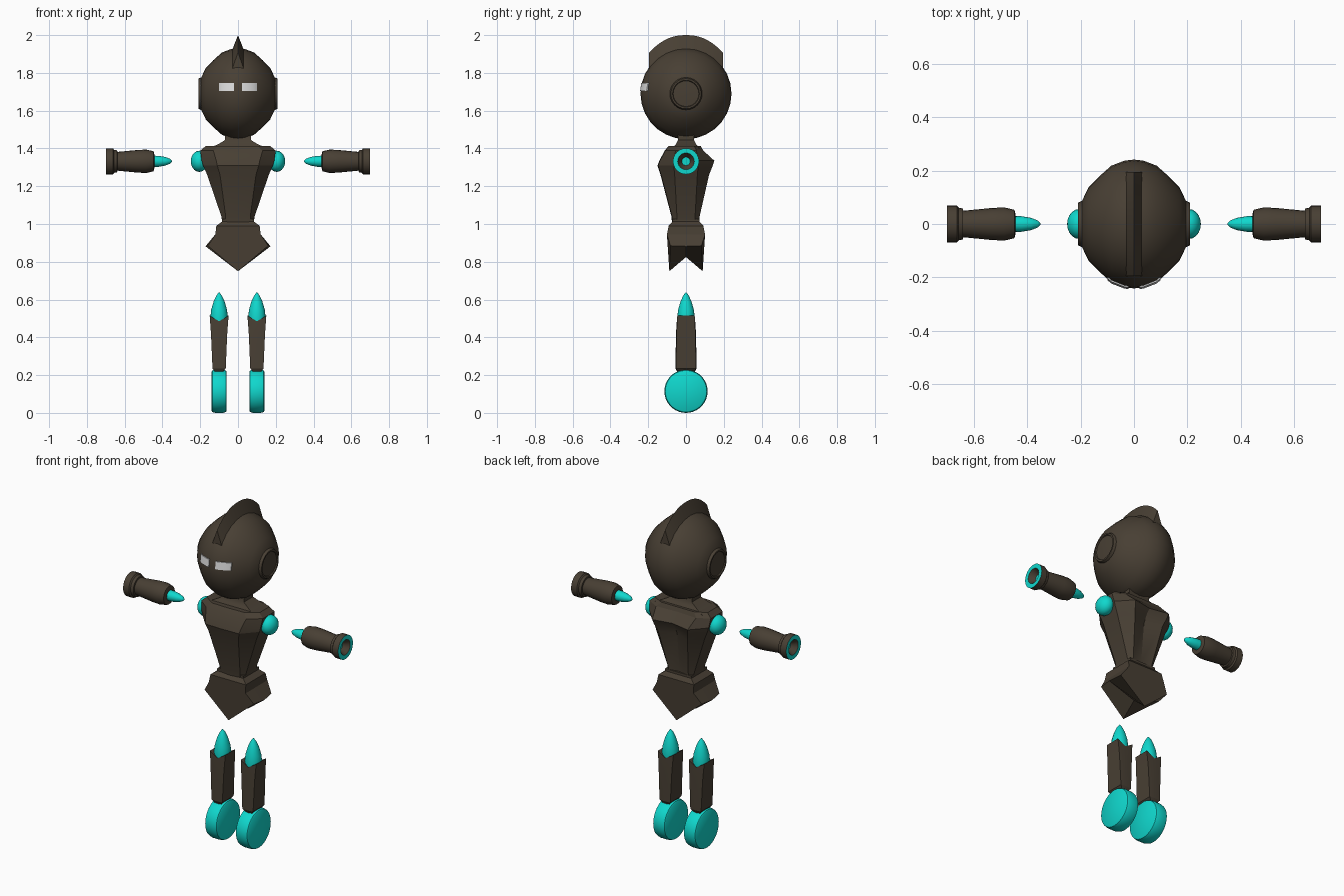
import bpy, math
from mathutils import Vector

if "Cube" in bpy.data.objects:
    bpy.data.objects.remove(bpy.data.objects["Cube"])


def material(name, rgb):
    m = bpy.data.materials.new(name)
    m.diffuse_color = (*rgb, 1)
    m.use_nodes = True
    m.node_tree.nodes["Principled BSDF"].inputs["Base Color"].default_value = m.diffuse_color
    return m


BROWN = material("dark_brown", (0.065, 0.050, 0.034))
TEAL = material("teal", (0.005, 0.68, 0.61))
WHITE = material("eye_white", (0.72, 0.72, 0.72))


def loft(name, rings, mat, angle=30):
    """Skin closed rings of points and cap both ends."""
    n = len(rings[0])
    verts = [p for r in rings for p in r]
    faces = [(i * n + j, i * n + (j + 1) % n, (i + 1) * n + (j + 1) % n, (i + 1) * n + j)
             for i in range(len(rings) - 1) for j in range(n)]
    faces += [tuple(range(n))[::-1], tuple(range(len(verts) - n, len(verts)))]
    # make the skin face outward: compare signed volume
    vol = 0
    for f in faces:
        a = Vector(verts[f[0]])
        for k in range(1, len(f) - 1):
            vol += a.dot(Vector(verts[f[k]]).cross(Vector(verts[f[k + 1]])))
    if vol < 0:
        faces = [f[::-1] for f in faces]
    me = bpy.data.meshes.new(name)
    me.from_pydata(verts, [], faces)
    me.materials.append(mat)
    for p in me.polygons:
        p.use_smooth = True
    me.set_sharp_from_angle(angle=math.radians(angle))
    ob = bpy.data.objects.new(name, me)
    bpy.context.collection.objects.link(ob)
    return ob


def lathe(name, profile, axis, centre, mat, segs=20, side=1, angle=30):
    """Turn (position, radius) pairs around the x or z axis."""
    cx, cy, cz = centre
    rings = []
    for t, r in profile:
        ring = []
        for k in range(segs):
            a = 2 * math.pi * k / segs
            u, v = r * math.cos(a), r * math.sin(a)
            ring.append((cx + side * t, cy + v, cz + u) if axis == "x" else (cx + v, cy + u, cz + t))
        rings.append(ring)
    return loft(name, rings, mat, angle)


# Head: faceted ball turned around the x axis
HEAD_Z = 1.69
half = [(0.035, 0.237), (0.085, 0.218), (0.13, 0.178), (0.17, 0.137), (0.20, 0.075)]
head_profile = [(-x, r) for x, r in reversed(half)] + [(0, 0.241)] + half
lathe("head", head_profile, "x", (0, 0, HEAD_Z), BROWN, 28, angle=35)


def head_radius(x):
    pts = [(0, 0.241)] + half
    for (x0, r0), (x1, r1) in zip(pts, pts[1:]):
        if x0 <= x <= x1:
            return r0 + (r1 - r0) * (x - x0) / (x1 - x0)


# Crest: triangular fin following the head from front to back
crest = []
for k in range(15):
    y = -0.195 + 0.39 * k / 14
    ridge = 2.0 - 0.092 * (abs(y) / 0.195) ** 2.3
    base = HEAD_Z + math.sqrt(0.24 ** 2 - y * y) - 0.012
    crest.append([(0, y, ridge), (0.032, y, base), (-0.032, y, base)])
loft("crest", crest, BROWN)

for side, label in ((1, "right"), (-1, "left")):
    # Eye: thin plate bent over the head
    eye = []
    for x in (0.021, 0.035, 0.06, 0.085, 0.10):
        r, ring = head_radius(x), []
        for z, off in ((1.703, 0.005), (1.746, 0.005), (1.746, -0.004), (1.703, -0.004)):
            ring.append((side * x, -math.sqrt(r * r - (z - HEAD_Z) ** 2) - off, z))
        eye.append(ring)
    loft("eye_" + label, eye, WHITE)

    # Ear: round pad with a raised rim
    lathe("ear_" + label, [(0.15, 0.086), (0.196, 0.086), (0.209, 0.080), (0.209, 0.071),
                           (0.203, 0.068), (0.206, 0.02)], "x", (0, 0, HEAD_Z), BROWN, 24, side)

    # Shoulder ball
    ball = [(-0.045 * math.cos(math.pi * k / 10), max(0.002, 0.056 * math.sin(math.pi * k / 10)))
            for k in range(11)]
    lathe("shoulder_" + label, ball, "x", (side * 0.205, 0, 1.332), TEAL, 20, side, 50)

    # Floating arm: pointed peg, forearm and flared cuff
    arm_c = (0, 0, 1.332)
    lathe("arm_peg_" + label, [(0.35, 0.003), (0.36, 0.013), (0.385, 0.023), (0.42, 0.029),
                               (0.47, 0.03)], "x", arm_c, TEAL, 16, side, 50)
    lathe("forearm_" + label, [(0.443, 0.036), (0.447, 0.053), (0.485, 0.062), (0.53, 0.060),
                               (0.645, 0.049)], "x", arm_c, BROWN, 20, side)
    cuff = lathe("cuff_" + label, [(0.638, 0.045), (0.640, 0.058), (0.656, 0.061), (0.662, 0.069),
                                   (0.699, 0.069), (0.699, 0.044), (0.665, 0.022)],
                 "x", arm_c, BROWN, 24, side)
    cuff.data.materials.append(TEAL)
    for p in cuff.data.polygons:   # end rim and bore floor are teal
        if p.normal.x * side > 0.95:
            p.material_index = 1

    # Floating leg: bullet tip, notched shin and wheel
    cx = side * 0.10
    lathe("leg_tip_" + label, [(0.46, 0.044), (0.50, 0.047), (0.545, 0.042), (0.59, 0.029),
                               (0.62, 0.015), (0.637, 0.003)], "z", (cx, 0, 0), TEAL, 20, angle=50)
    shin = []
    for z, w, d, notch in ((0.19, 0.022, 0.04, 0), (0.222, 0.024, 0.046, 0), (0.235, 0.035, 0.053, 0),
                           (0.42, 0.043, 0.050, 0), (0.515, 0.050, 0.046, 0.030)):
        shin.append([(cx + sx * w, sy * d * (1.06 if sx == 0 else 1), z - (notch if sx == 0 else 0))
                     for sx, sy in ((-1, -1), (0, -1), (1, -1), (1, 0), (1, 1), (0, 1), (-1, 1), (-1, 0))])
    loft("shin_" + label, shin, BROWN, 10)
    lathe("wheel_" + label, [(-0.040, 0.104), (-0.036, 0.110), (-0.02, 0.1145), (0.02, 0.1145),
                             (0.036, 0.110), (0.040, 0.104)],
          "x", (cx, 0, 0.1145), TEAL, 36, angle=40)

# Torso: tapered chest with side bevels and a grooved back
# each level: z, front half width, front y, side half width, side y, back y, back groove
levels = [(0.99, 0.065, 0.070, 0.080, 0.050, 0.068, 0.004),
          (1.04, 0.065, 0.074, 0.088, 0.048, 0.072, 0.012),
          (1.26, 0.095, 0.132, 0.163, 0.060, 0.122, 0.040),
          (1.31, 0.110, 0.148, 0.185, 0.065, 0.142, 0.035),
          (1.335, 0.115, 0.138, 0.192, 0.065, 0.150, 0.022),
          (1.388, 0.130, 0.110, 0.200, 0.055, 0.092, 0.006),
          (1.412, 0.105, 0.090, 0.172, 0.045, 0.078, 0.0)]
torso = []
for z, xf, yf, xs, ys, yb, g in levels:
    torso.append([(-xf, -yf, z), (0, -yf - 0.003, z), (xf, -yf, z), (xs, -ys, z), (xs, ys, z),
                  (xf, yb, z), (0, yb - g, z), (-xf, yb, z), (-xs, ys, z), (-xs, -ys, z)])
loft("torso", torso, BROWN, 18)


def box_ring(z, w, d):
    return [(-w, -d, z), (w, -d, z), (w, d, z), (-w, d, z)]


# Neck and waist collar
loft("neck", [box_ring(1.40, 0.155, 0.072), box_ring(1.425, 0.10, 0.052),
              box_ring(1.445, 0.068, 0.042), box_ring(1.49, 0.068, 0.042)], BROWN)
loft("waist_collar", [box_ring(0.97, 0.115, 0.092), box_ring(0.99, 0.115, 0.092),
                      box_ring(1.012, 0.085, 0.072), box_ring(1.026, 0.085, 0.072)], BROWN)

# Hips: shield shape with a notch under the middle
hips = []
for y, w, side_z, tip in ((-1, 0.160, 0.885, 0.75), (0, 0.172, 0.882, 0.825), (1, 0.160, 0.885, 0.75)):
    hips.append([(-0.115, y * 0.092, 0.988), (0.115, y * 0.092, 0.988), (0.120, y * 0.101, 0.945),
                 (w, y * 0.082, side_z), (0, y * 0.088, tip), (-w, y * 0.082, side_z),
                 (-0.120, y * 0.101, 0.945)])
loft("hips", hips, BROWN, 15)
